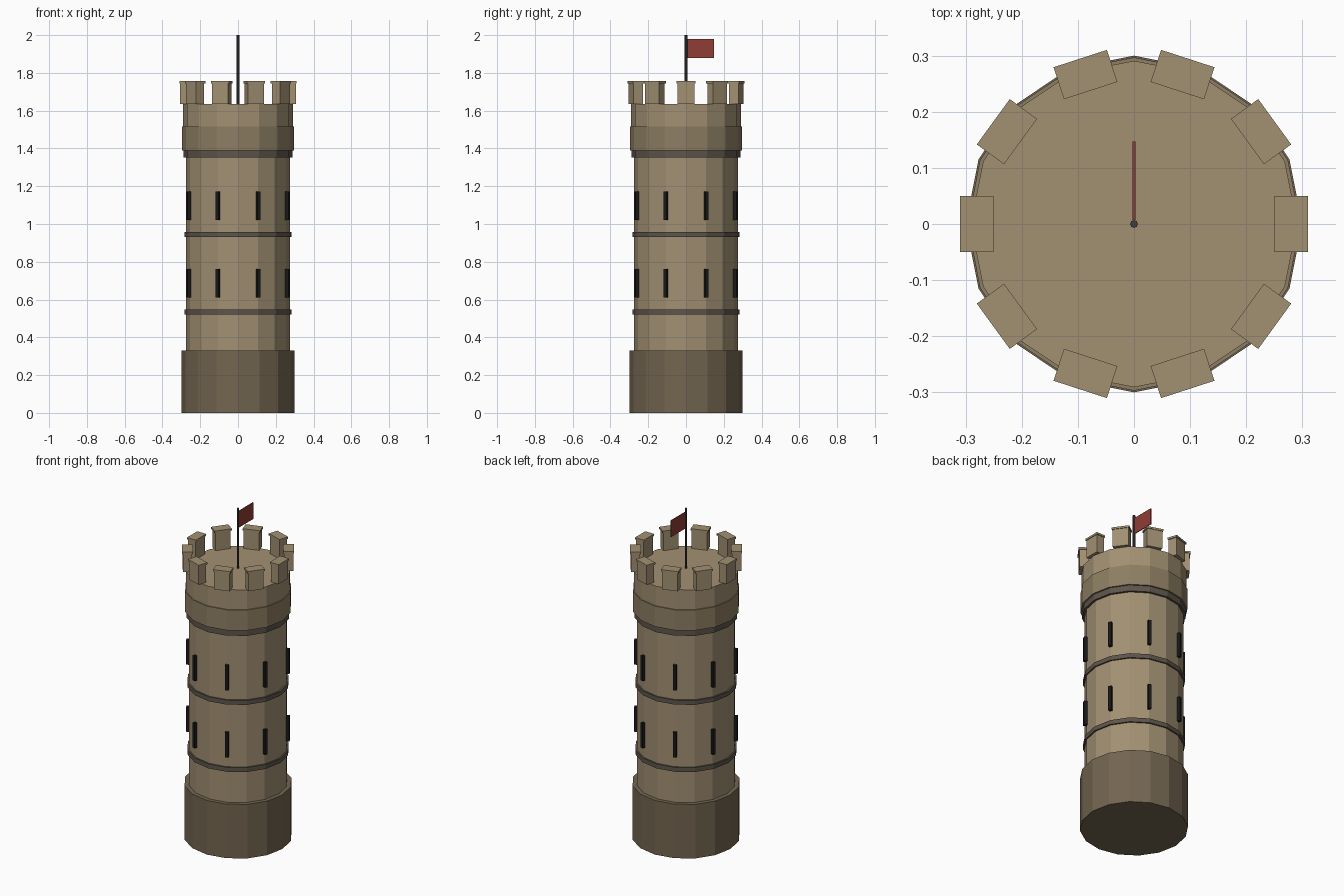
import bpy, math
from mathutils import Matrix

if "Cube" in bpy.data.objects:
    bpy.data.objects.remove(bpy.data.objects["Cube"])


def material(name, rgb):
    m = bpy.data.materials.new(name)
    m.diffuse_color = (*rgb, 1)
    m.use_nodes = True
    m.node_tree.nodes["Principled BSDF"].inputs["Base Color"].default_value = m.diffuse_color
    return m


STONE = material("stone", (0.36, 0.28, 0.17))
DARK_STONE = material("dark_stone", (0.17, 0.13, 0.08))
MID_STONE = material("mid_stone", (0.27, 0.21, 0.125))
TRIM = material("trim", (0.11, 0.09, 0.07))
BLACK = material("slit_black", (0.01, 0.01, 0.01))
IRON = material("iron", (0.05, 0.05, 0.055))
RED = material("flag_red", (0.28, 0.045, 0.035))


def drum(name, r, z0, z1, mat, sides=16):
    # the first vertex lies on an axis, so corners face front and sides
    bpy.ops.mesh.primitive_cylinder_add(vertices=sides, radius=r, depth=z1 - z0,
                                        location=(0, 0, (z0 + z1) / 2))
    o = bpy.context.object
    o.name = name
    o.data.materials.append(mat)
    return o


def block(name, radial, width, z0, z1, dist, angle, mat):
    # box placed at a distance from the axis and turned to face outwards
    bpy.ops.mesh.primitive_cube_add(size=1)
    o = bpy.context.object
    o.name = name
    o.data.transform(Matrix.Diagonal((radial, width, z1 - z0, 1)))
    o.location = (dist * math.cos(angle), dist * math.sin(angle), (z0 + z1) / 2)
    o.rotation_euler.z = angle
    o.data.materials.append(mat)
    return o


# Tower body
drum("base", 0.30, 0, 0.33, DARK_STONE)
drum("shaft", 0.275, 0.33, 1.39, STONE)
drum("lower_band", 0.284, 0.52, 0.547, TRIM)
drum("middle_band", 0.284, 0.93, 0.957, TRIM)
drum("upper_band", 0.288, 1.353, 1.39, TRIM)
drum("corbel", 0.297, 1.39, 1.515, MID_STONE)
drum("parapet", 0.291, 1.515, 1.635, STONE)

# Arrow slits in two rows of eight
for row, z in enumerate((0.61, 1.02)):
    for i in range(8):
        block(f"arrow_slit_{row}_{i}", 0.03, 0.018, z, z + 0.152, 0.277,
              math.radians(22.5 + 45 * i), BLACK)

# Merlons with thin caps
for i in range(10):
    a = math.radians(36 * i)
    block(f"merlon_{i}", 0.052, 0.09, 1.635, 1.745, 0.28, a, STONE)
    block(f"merlon_cap_{i}", 0.06, 0.10, 1.745, 1.757, 0.28, a, STONE)

# Flag
drum("flag_pole", 0.007, 1.635, 2.0, IRON, 8)
block("flag", 0.14, 0.005, 1.88, 1.98, 0.077, math.radians(90), RED)
